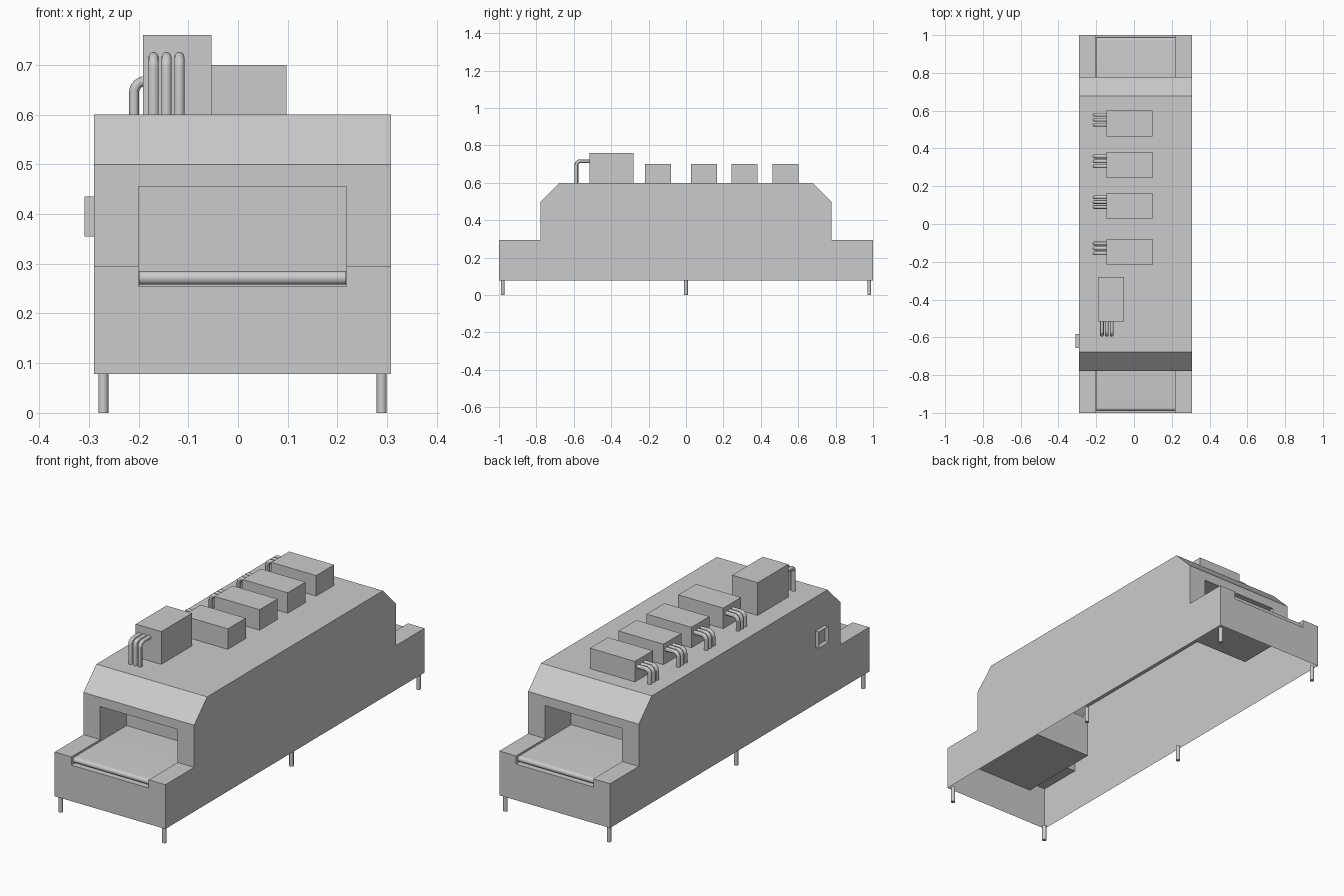
import bpy, bmesh, math
from mathutils import Vector

if "Cube" in bpy.data.objects:
    bpy.data.objects.remove(bpy.data.objects["Cube"])


def make_object(name, bm):
    bmesh.ops.recalc_face_normals(bm, faces=bm.faces)
    mesh = bpy.data.meshes.new(name)
    bm.to_mesh(mesh)
    bm.free()
    obj = bpy.data.objects.new(name, mesh)
    bpy.context.collection.objects.link(obj)
    return obj


def box_bm(lo, hi):
    bm = bmesh.new()
    bmesh.ops.create_cube(bm, size=1)
    for v in bm.verts:
        v.co = [(a + b) / 2 + c * (b - a) for a, b, c in zip(lo, hi, v.co)]
    return bm


def box(name, lo, hi):
    return make_object(name, box_bm(lo, hi))


def extrude_profile(name, profile, x0, x1):
    """Extrude a closed (y, z) profile along x."""
    bm = bmesh.new()
    face = bm.faces.new([bm.verts.new((x0, y, z)) for y, z in profile])
    ext = bmesh.ops.extrude_face_region(bm, geom=[face])["geom"]
    bmesh.ops.translate(bm, vec=(x1 - x0, 0, 0),
                        verts=[g for g in ext if isinstance(g, bmesh.types.BMVert)])
    return make_object(name, bm)


def evaluated_mesh(obj):
    deps = bpy.context.evaluated_depsgraph_get()
    return bpy.data.meshes.new_from_object(obj.evaluated_get(deps))


def smooth(obj):
    bpy.ops.object.select_all(action="DESELECT")
    obj.select_set(True)
    bpy.context.view_layer.objects.active = obj
    bpy.ops.object.shade_smooth_by_angle()


def elbow_pipe(name, start, corner, end, bend=0.022, radius=0.01):
    """Round pipe with one rounded right-angle bend."""
    s, c, e = Vector(start), Vector(corner), Vector(end)
    u, w = (s - c).normalized(), (e - c).normalized()
    pts = [s]
    for i in range(9):
        a = math.pi / 2 * i / 8
        pts.append(c + bend * (u * (1 - math.sin(a)) + w * (1 - math.cos(a))))
    pts.append(e)
    cu = bpy.data.curves.new(name, "CURVE")
    cu.dimensions = "3D"
    cu.bevel_depth, cu.bevel_resolution = radius, 4
    sp = cu.splines.new("POLY")
    sp.points.add(len(pts) - 1)
    for p, co in zip(sp.points, pts):
        p.co = (*co, 1)
    tmp = bpy.data.objects.new(name + "_path", cu)
    bpy.context.collection.objects.link(tmp)
    mesh = evaluated_mesh(tmp)
    bpy.data.objects.remove(tmp)
    obj = bpy.data.objects.new(name, mesh)
    bpy.context.collection.objects.link(obj)
    smooth(obj)


X0, X1 = -0.29, 0.308
BASE, ROOF = 0.078, 0.6

# Tunnel housing: stepped, chamfered profile
half = [(1, BASE), (1, 0.294), (0.778, 0.294), (0.778, 0.5), (0.678, ROOF)]
housing = extrude_profile("housing", half + [(-y, z) for y, z in reversed(half)], X0, X1)

# Openings at both ends
for s in (-1, 1):
    y0, y1 = sorted((s * 1.1, s * 0.575))
    cutter = box("opening_cutter", (-0.2, y0, 0.254), (0.218, y1, 0.455))
    cutter.hide_render = True
    mod = housing.modifiers.new("opening", "BOOLEAN")
    mod.operation, mod.solver, mod.object = "DIFFERENCE", "EXACT", cutter
housing_mesh = evaluated_mesh(housing)
housing.modifiers.clear()
housing.data = housing_mesh
for o in [o for o in bpy.data.objects if o.name.startswith("opening_cutter")]:
    bpy.data.objects.remove(o)

# The housing is a thin shell, open underneath
bm = bmesh.new()
bm.from_mesh(housing_mesh)
under = [f for f in bm.faces if all(v.co.z < BASE + 0.001 for v in f.verts)]
bmesh.ops.delete(bm, geom=under, context="FACES")
bm.to_mesh(housing_mesh)
bm.free()

# Conveyor belts with a rounded nose
for s, label in ((-1, "front"), (1, "back")):
    r, yc, zc = 0.0135, 0.974, 0.2715
    prof = [(s * 0.576, zc - r)]
    for i in range(13):
        a = -math.pi / 2 + math.pi * i / 12
        prof.append((s * (yc + r * math.cos(a)), zc + r * math.sin(a)))
    prof.append((s * 0.576, zc + r))
    smooth(extrude_profile(label + "_belt", prof, -0.199, 0.217))

# Legs
for x, side in ((-0.271, "left"), (0.289, "right")):
    for y, place in ((-0.98, "front"), (0, "middle"), (0.98, "back")):
        bm = bmesh.new()
        bmesh.ops.create_cone(bm, cap_ends=True, segments=20, radius1=0.01,
                              radius2=0.01, depth=BASE)
        bmesh.ops.translate(bm, vec=(x, y, BASE / 2), verts=bm.verts)
        smooth(make_object(f"{place}_{side}_leg", bm))

# Small roof units with side pipes
for n, y in enumerate((-0.218, 0.027, 0.243, 0.463), 1):
    box(f"roof_unit_{n}", (-0.145, y, ROOF), (0.098, y + 0.138, 0.7))
    for k in range(3):
        py = y + 0.063 + 0.026 * k
        elbow_pipe(f"unit_{n}_pipe_{k + 1}", (-0.14, py, 0.667),
                   (-0.209, py, 0.667), (-0.209, py, ROOF))

# Large roof unit with front pipes
box("large_roof_unit", (-0.191, -0.516, ROOF), (-0.053, -0.28, 0.76))
for k in range(3):
    px = -0.17 + 0.026 * k
    elbow_pipe(f"large_unit_pipe_{k + 1}", (px, -0.51, 0.716),
               (px, -0.586, 0.716), (px, -0.586, ROOF))

# Control panel with a recessed screen
bm = box_bm((-0.309, -0.657, 0.355), (X0, -0.583, 0.435))
bm.normal_update()
face = min(bm.faces, key=lambda f: f.calc_center_median().x)
bmesh.ops.inset_region(bm, faces=[face], thickness=0.014)
bmesh.ops.translate(bm, vec=(0.012, 0, 0), verts=face.verts)
make_object("control_panel", bm)
